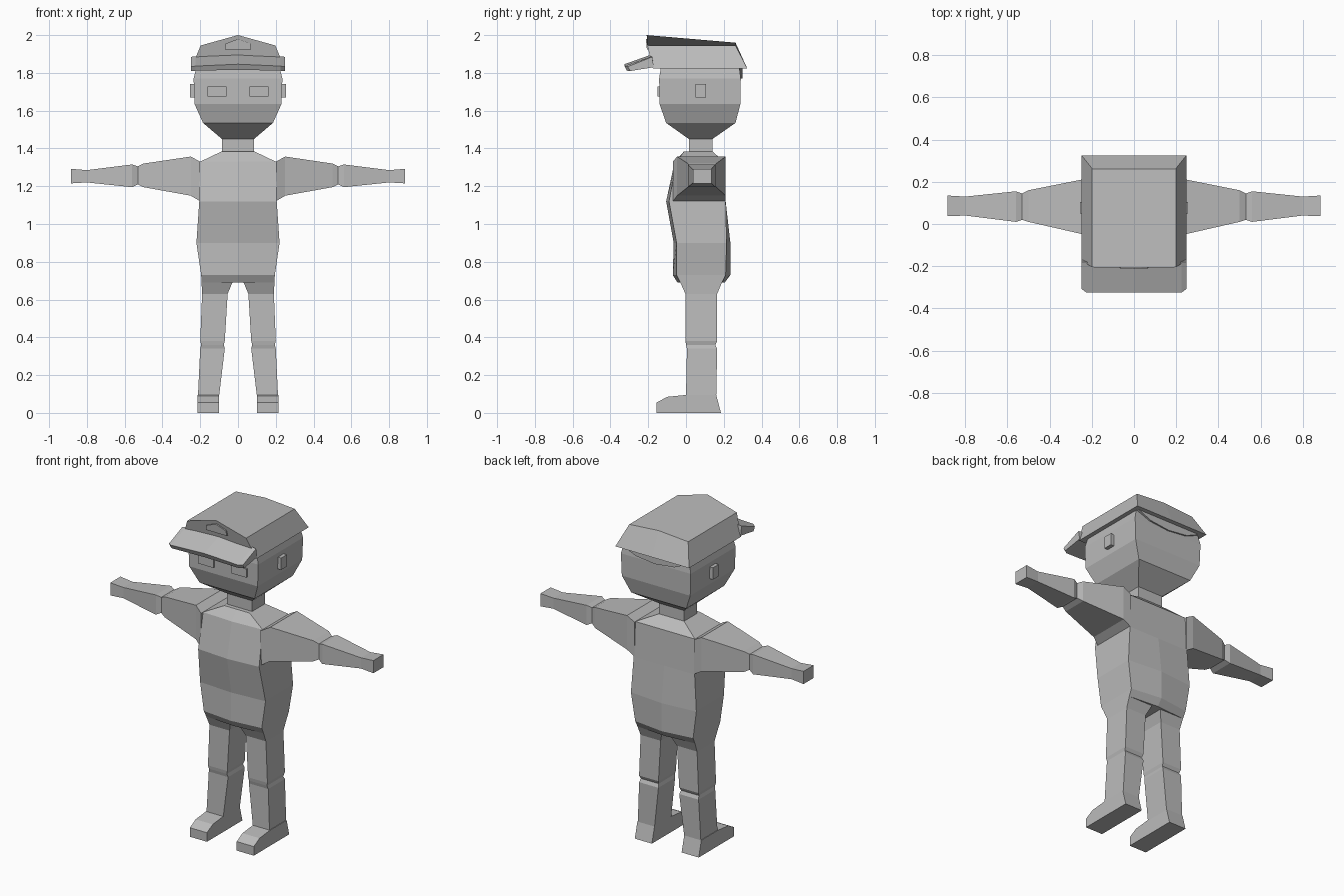
import bpy
import bmesh

cube = bpy.data.objects.get("Cube")
if cube:
    bpy.data.objects.remove(cube, do_unlink=True)

grey = bpy.data.materials.new("plain grey")
grey.use_nodes = True
grey.diffuse_color = (0.5, 0.5, 0.5, 1)
grey.node_tree.nodes["Principled BSDF"].inputs["Base Color"].default_value = (0.5, 0.5, 0.5, 1)


def loft(name, rings):
    """Skin a closed, flat-shaded body through rings of equal point count."""
    bm = bmesh.new()
    loops = [[bm.verts.new(p) for p in ring] for ring in rings]
    for a, b in zip(loops, loops[1:]):
        for i in range(len(a)):
            j = (i + 1) % len(a)
            bm.faces.new((a[i], a[j], b[j], b[i]))
    bm.faces.new(loops[0][::-1])
    bm.faces.new(loops[-1])
    bmesh.ops.recalc_face_normals(bm, faces=bm.faces[:])
    mesh = bpy.data.meshes.new(name)
    bm.to_mesh(mesh)
    bm.free()
    mesh.materials.append(grey)
    obj = bpy.data.objects.new(name, mesh)
    bpy.context.collection.objects.link(obj)
    return obj


def rect(x0, x1, y0, y1, z):
    return [(x0, y0, z), (x1, y0, z), (x1, y1, z), (x0, y1, z)]


def box(name, x0, x1, y0, y1, z0, z1):
    return loft(name, [rect(x0, x1, y0, y1, z0), rect(x0, x1, y0, y1, z1)])


def pair(name, rings):
    """Build a part on the left (+x) and mirror it to the right."""
    loft("left_" + name, rings)
    loft("right_" + name, [[(-x, y, z) for x, y, z in r] for r in rings])


def torso_ring(z, x, front, back, bulge_front, bulge_back):
    return [(-x, front, z), (0, front - bulge_front, z), (x, front, z),
            (x, back, z), (0, back + bulge_back, z), (-x, back, z)]


# Torso with a shallow ridge down the front and back
loft("torso", [
    torso_ring(0.69, 0.193, -0.03, 0.19, 0.015, 0.015),
    torso_ring(0.73, 0.195, -0.05, 0.21, 0.02, 0.025),
    torso_ring(0.90, 0.22, -0.05, 0.215, 0.015, 0.02),
    torso_ring(1.12, 0.205, -0.09, 0.21, 0.015, 0),
    torso_ring(1.33, 0.20, -0.05, 0.20, 0.01, 0),
    torso_ring(1.385, 0.085, -0.01, 0.14, 0, 0),
])

# Legs from ankle to hip
pair("leg", [rect(*r) for r in [
    (0.10, 0.212, 0.0, 0.16, 0.09),
    (0.07, 0.20, 0.005, 0.165, 0.34),
    (0.075, 0.195, 0.0, 0.155, 0.36),
    (0.07, 0.20, -0.003, 0.165, 0.38),
    (0.055, 0.19, -0.003, 0.165, 0.63),
    (0.03, 0.193, -0.03, 0.19, 0.69),
]])

# Feet as a side profile given width
foot = [(-0.155, 0), (-0.155, 0.055), (-0.10, 0.085),
        (0.0, 0.095), (0.16, 0.095), (0.185, 0)]
pair("foot", [[(x, y, z) for y, z in foot] for x in (0.10, 0.215)])

# Arms from shoulder to hand: x, y range, z range
arm = [(0.20, -0.07, 0.21, 1.12, 1.33), (0.25, -0.047, 0.21, 1.15, 1.357),
       (0.50, 0.01, 0.16, 1.195, 1.32), (0.53, 0.02, 0.145, 1.21, 1.305),
       (0.56, 0.01, 0.155, 1.195, 1.315), (0.80, 0.04, 0.13, 1.22, 1.285),
       (0.885, 0.037, 0.135, 1.215, 1.292)]
pair("arm", [[(x, a, b), (x, c, b), (x, c, t), (x, a, t)] for x, a, c, b, t in arm])

# Neck and head
box("neck", -0.085, 0.085, 0.015, 0.14, 1.37, 1.46)
loft("head", [rect(-x, x, a, b, z) for x, a, b, z in [
    (0.085, 0.015, 0.14, 1.45), (0.185, -0.105, 0.262, 1.535),
    (0.23, -0.14, 0.288, 1.635), (0.235, -0.142, 0.29, 1.77),
    (0.215, -0.13, 0.28, 1.85)]])

# Ears and eyes
for side, s in (("left", 1), ("right", -1)):
    box(side + "_ear", *sorted((s * 0.22, s * 0.255)), 0.05, 0.105, 1.67, 1.742)
    box(side + "_eye", *sorted((s * 0.06, s * 0.162)), -0.152, -0.135, 1.675, 1.727)


# Cap crown: flared sides under a ridged top
def cap_ring(x, front, back, z):
    return [(-x, front, z), (0, front, z), (x, front, z),
            (x, back, z), (0, back, z), (-x, back, z)]


ridge = cap_ring(0.198, -0.205, 0.262, 1.945)
ridge[1] = (0, -0.208, 2.0)
ridge[4] = (0, 0.262, 1.96)
loft("cap_crown", [cap_ring(0.248, -0.175, 0.325, 1.822), ridge])

# Cap brim: cross-section swept from side to side, bent at the middle
brim = []
for x, rise, lead in [(-0.248, 0, 0), (-0.225, 0.003, 0.018), (0, 0.013, 0.018),
                      (0.225, 0.003, 0.018), (0.248, 0, 0)]:
    brim.append([(x, -0.18, 1.885 + rise), (x, -0.308 - lead, 1.833 + rise),
                 (x, -0.295 - lead, 1.81 + rise / 2), (x, -0.17, 1.83 + rise)])
loft("cap_brim", brim)

# Blank plate on the cap front
plate = [(-0.07, 1.925), (0.07, 1.925), (0.065, 1.955),
         (0, 1.98), (-0.065, 1.955)]
loft("cap_front_plate", [[(x, y + (1.945 - z) * 0.1, z) for x, z in plate]
                         for y in (-0.209, -0.2)])

# Sagging strap below the back of the cap
strap = [(-0.22, 1.825), (-0.13, 1.785), (0, 1.77), (0.13, 1.785), (0.22, 1.825)]
loft("cap_strap", [[(x, y, z) for x, z in strap] for y in (0.28, 0.298)])
